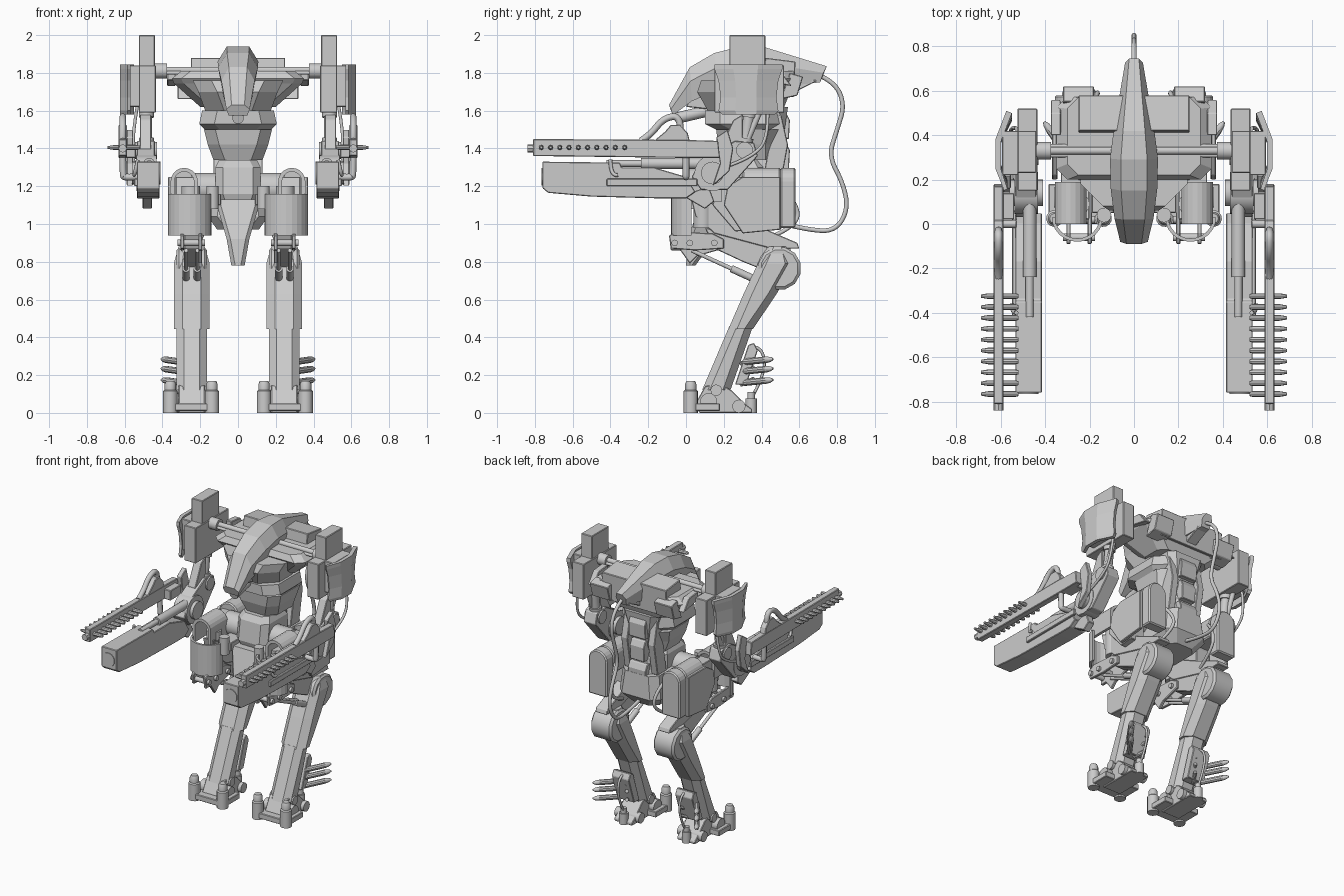
import bpy, bmesh, math
from mathutils import Vector


def finish(name, bm, mir, smooth=False, bevel=0.0):
    bmesh.ops.recalc_face_normals(bm, faces=bm.faces)
    me = bpy.data.meshes.new(name)
    bm.to_mesh(me)
    bm.free()
    ob = bpy.data.objects.new(name, me)
    bpy.context.collection.objects.link(ob)
    if smooth:
        me.polygons.foreach_set("use_smooth", [True] * len(me.polygons))
        me.set_sharp_from_angle(angle=math.radians(35))
    if bevel:
        b = ob.modifiers.new("bevel", 'BEVEL')
        b.width, b.segments, b.limit_method = bevel, 1, 'ANGLE'
    if mir:
        ob.modifiers.new("mirror", 'MIRROR')
    return ob


def rings(name, loops, mir=True, smooth=False, bevel=0.0):
    """Skin a list of equal-length point loops and cap both ends."""
    bm = bmesh.new()
    vs = [[bm.verts.new(p) for p in lp] for lp in loops]
    n = len(vs[0])
    for a, b in zip(vs, vs[1:]):
        for i in range(n):
            bm.faces.new((a[i], a[(i + 1) % n], b[(i + 1) % n], b[i]))
    bm.faces.new(vs[0])
    bm.faces.new(vs[-1])
    return finish(name, bm, mir, smooth, bevel)


def side(name, pts, x0, x1, mir=True, bevel=0.004):
    """Side (y, z) profile extruded along x."""
    return rings(name, [[(x, y, z) for y, z in pts] for x in (x0, x1)], mir, bevel=bevel)


def stack(name, secs, ch, mir=True, bevel=0.0):
    """Chamfered rectangles (x0, x1, y0, y1, z) stacked upward."""
    out = []
    for a, b, c, d, z in secs:
        k = min(ch, (b - a) * .4, (d - c) * .4)
        out.append([(a + k, c, z), (b - k, c, z), (b, c + k, z), (b, d - k, z),
                    (b - k, d, z), (a + k, d, z), (a, d - k, z), (a, c + k, z)])
    return rings(name, out, mir, bevel=bevel)


def box(name, x0, x1, y0, y1, z0, z1, mir=True, bevel=0.004):
    return side(name, [(y0, z0), (y1, z0), (y1, z1), (y0, z1)], x0, x1, mir, bevel)


def rod(name, p, q, prof, mir=True, n=16):
    """Turned part from p to q; prof is a radius or a list of (t, radius)."""
    p, q = Vector(p), Vector(q)
    if not isinstance(prof, list):
        prof = [(0, prof), (1, prof)]
    d = q - p
    u = d.orthogonal().normalized()
    v = d.normalized().cross(u)
    ang = [2 * math.pi * i / n for i in range(n)]
    return rings(name, [[p + d * t + (u * math.cos(a) + v * math.sin(a)) * r for a in ang]
                        for t, r in prof], mir, True)


def hose(name, pts, r, mir=True):
    for s in ((1, -1) if mir else (1,)):
        cu = bpy.data.curves.new(name, 'CURVE')
        cu.dimensions, cu.bevel_depth, cu.bevel_resolution = '3D', r, 2
        cu.use_fill_caps = True
        sp = cu.splines.new('NURBS')
        sp.points.add(len(pts) - 1)
        for pt, (x, y, z) in zip(sp.points, pts):
            pt.co = (x * s, y, z, 1)
        sp.use_endpoint_u, sp.order_u = True, 3
        bpy.context.collection.objects.link(bpy.data.objects.new(name, cu))


# Hood: long beaked shell, stations (y_low, z_low, y_top, z_top, half width)
hood = [(-.07, 1.575, -.09, 1.63, .062), (.03, 1.65, .02, 1.83, .088), (.17, 1.71, .15, 1.905, .105),
        (.3, 1.74, .29, 1.94, .108), (.45, 1.72, .42, 1.935, .09), (.71, 1.75, .745, 1.835, .04)]
rings("hood", [[(-w * .8, yl, zl), (-w, (yl + yt) / 2, zl + (zt - zl) * .6), (-w * .55, yt, zt),
                (w * .55, yt, zt), (w, (yl + yt) / 2, zl + (zt - zl) * .6), (w * .8, yl, zl)]
               for yl, zl, yt, zt, w in hood], False)
rod("chin_sensor", (0, -.05, 1.56), (0, .12, 1.6), .03, False)
side("neck_frame", [(.0, 1.62), (.19, 1.6), (.5, 1.66), (.58, 1.7), (.7, 1.76), (.5, 1.8), (.2, 1.78), (.04, 1.7)], -.04, .04, False)

# Upper torso
stack("chest", [(-.17, .17, .12, .45, 1.59), (-.21, .21, .06, .5, 1.7), (-.24, .24, .08, .52, 1.76)], .1, False)
stack("shoulder_yoke", [(-.2, .2, .3, .52, 1.62), (-.34, .34, .22, .57, 1.745), (-.35, .35, .2, .575, 1.77), (-.3, .3, .22, .57, 1.81)], .05, False)
side("back_housing", [(.4, 1.72), (.57, 1.67), (.58, 1.86), (.42, 1.88)], -.25, .25, False)
side("back_vent", [(.5, 1.66), (.59, 1.68), (.62, 1.78), (.55, 1.8)], .18, .32)
side("side_fin", [(.4, 1.76), (.56, 1.73), (.5, 1.81), (.4, 1.82)], .33, .375)
stack("collar", [(-.175, .175, .16, .48, 1.5), (-.205, .205, .1, .5, 1.53), (-.19, .19, .1, .5, 1.6)], .08, False)
stack("waist", [(-.13, .13, .2, .48, 1.34), (-.16, .16, .17, .48, 1.42), (-.18, .18, .16, .5, 1.5)], .06, False)
stack("spine_column", [(-.12, .12, .28, .55, 1.05), (-.085, .085, .3, .5, 1.35), (-.14, .14, .3, .54, 1.62)], .04, False)
for z, w in ((1.13, .07), (1.29, .055), (1.45, .065)):
    side("spine_plate", [(.42, z), (.545, z), (.55, z + .1), (.53, z + .14), (.42, z + .14)], -w, w, False)
side("back_strut", [(.36, 1.62), (.5, 1.6), (.54, 1.42), (.5, 1.2), (.4, 1.2), (.44, 1.42)], .08, .13)

# Abdomen and pelvis
stack("abdomen", [(-.1, .1, .14, .4, 1.1), (-.12, .12, .12, .42, 1.16), (-.12, .12, .14, .42, 1.3), (-.1, .1, .17, .4, 1.34)], .04, False)
stack("groin_guard", [(-.035, .035, .0, .05, .78), (-.06, .06, .01, .15, .92), (-.12, .12, .08, .34, 1.13)], .02, False)
stack("pelvis", [(-.11, .11, .22, .5, .97), (-.16, .16, .2, .56, 1.04), (-.14, .14, .22, .55, 1.2)], .05, False)
rod("hip_axle", (.08, .25, 1.19), (.25, .25, 1.19), [(0, .06), (.2, .06), (.2, .08), (1, .08)], n=20)
rod("pelvis_canister", (.135, .04, 1.08), (.135, .04, 1.2), .033)
box("canister_bracket", .09, .19, .05, .22, 1.1, 1.16)
hose("tail_cable", [(0, .7, 1.79), (0, .79, 1.75), (0, .84, 1.63), (0, .8, 1.5), (0, .755, 1.36), (0, .83, 1.22),
                    (0, .86, 1.08), (0, .79, .96), (0, .64, .97), (0, .52, 1.0)], .012, False)

# Shoulders
for y, z, r in ((.33, 1.815, .018), (.31, 1.8, .01), (.35, 1.8, .01)):
    rod("shoulder_rod", (-.42, y, z), (.42, y, z), r, False, 12)
rod("shoulder_collar", (.375, .33, 1.81), (.45, .33, 1.81), .04)
box("shoulder_block", .435, .525, .15, .52, 1.59, 1.84)
box("shoulder_tower", .44, .525, .23, .42, 1.8, 2.0)
box("shoulder_spacer", .52, .595, .22, .42, 1.62, 1.84)
shell = [(.585, .15), (.625, .25), (.625, .38), (.575, .51), (.55, .5), (.6, .37), (.6, .25), (.57, .16)]
rings("shoulder_shell", [[(x, .335 + (y - .335) * k, z) for x, y in shell]
                         for z, k in ((1.58, .78), (1.6, .88), (1.67, .82), (1.76, .88), (1.82, 1), (1.845, 1))])

# Arms
rod("upper_arm", (.485, .34, 1.62), (.485, .31, 1.4), [(0, .04), (.25, .04), (.25, .03), (.75, .03), (.75, .04), (1, .04)])
rod("arm_piston", (.5, .4, 1.62), (.5, .29, 1.36), .016)
side("upper_arm_guard", [(.25, 1.55), (.3, 1.58), (.3, 1.42), (.2, 1.34), (.18, 1.4)], .46, .52)
side("forearm", [(.36, 1.43), (.38, 1.36), (.22, 1.18), (.08, 1.18), (.03, 1.25), (.08, 1.34), (.26, 1.44)], .44, .535)
rod("elbow_disc", (.41, .14, 1.27), (.56, .14, 1.27), [(0, .06), (.15, .06), (.15, .095), (.85, .095), (.85, .06), (1, .06)], n=24)
rod("elbow_hub", (.43, .31, 1.39), (.545, .31, 1.39), .045)
hose("arm_hose", [(.53, .43, 1.64), (.555, .44, 1.5), (.555, .38, 1.36), (.55, .2, 1.3)], .009)
side("wrist_claw", [(.16, 1.46), (.22, 1.5), (.25, 1.4), (.23, 1.28), (.14, 1.2), (.18, 1.32)], .555, .59)

# Lower cannon
side("cannon_body", [(-.76, 1.33), (-.35, 1.325), (-.34, 1.3), (-.17, 1.3), (.0, 1.25), (.05, 1.17), (.0, 1.135), (-.12, 1.135),
                     (-.5, 1.145), (-.73, 1.165), (-.76, 1.19)], .415, .535)
box("cannon_side_rail", .53, .55, -.42, .06, 1.2, 1.24)
rod("muzzle", (.478, -.765, 1.25), (.478, -.6, 1.25), .048, n=20)
rod("recoil_tube", (.47, -.42, 1.32), (.47, .1, 1.32), [(0, .018), (.35, .018), (.35, .03), (1, .03)])
hose("cannon_handle", [(.53, -.4, 1.34), (.55, -.4, 1.25), (.55, -.36, 1.26)], .01)
side("cannon_keel", [(-.02, 1.15), (.12, 1.2), (.15, 1.12), (.1, 1.08)], .455, .505)

# Rail gun with its row of cartridges
side("rail", [(-.81, 1.45), (.0, 1.445), (.17, 1.44), (.18, 1.35), (-.0, 1.35), (-.4, 1.355), (-.81, 1.36)], .588, .632)
rod("rail_tip", (.61, -.84, 1.4), (.61, -.79, 1.4), .022, n=8)
side("rail_hump", [(-.17, 1.44), (-.11, 1.49), (-.08, 1.525), (-.03, 1.525), (.01, 1.48), (.02, 1.44)], .588, .632)
hose("rail_handle", [(.61, -.24, 1.44), (.61, -.19, 1.47), (.61, -.12, 1.56), (.61, -.03, 1.575), (.61, -.03, 1.5)], .018)
for i in range(10):
    y = -.325 - i * .049
    rod("cartridge", (.52, y, 1.405), (.69, y, 1.405), [(0, .009), (.08, .013), (.8, .013), (1, .007)], n=8)
hose("rail_link", [(.61, .0, 1.4), (.61, .0, 1.26), (.6, .0, 1.245), (.53, .0, 1.25)], .018)
box("rail_mount", .54, .6, .02, .14, 1.35, 1.42)

# Hips: open arched hood in front, solid pod and plate behind, curved front guards
def arch(r):
    return [(.285 + r * math.cos(math.pi * i / 10), 1.225 + r * math.sin(math.pi * i / 10)) for i in range(11)]


for nm, y0, y1, zb in (("hip_pod", .3, .5, 1.12), ("hip_back_plate", .5, .58, .98)):
    pts = [(.357, zb)] + arch(.072) + [(.213, zb)]
    rings(nm, [[(x, y, z) for x, z in pts] for y in (y0, y1)], bevel=.008)
hoop = [(.357, 1.12)] + arch(.072) + [(.213, 1.12), (.233, 1.12)] + arch(.052)[::-1] + [(.337, 1.12)]
rings("hip_front_hood", [[(x, y, z) for x, z in hoop] for y in (.0, .19)])
side("hip_core", [(.18, 1.25), (.3, 1.25), (.36, 1.1), (.36, .97), (.26, .96), (.14, 1.1)], .22, .33)
side("hip_side_plate", [(.22, 1.2), (.3, 1.25), (.5, 1.25), (.5, .97), (.3, .95), (.2, 1.1)], .345, .37)
an = [math.pi + math.pi * i / 12 for i in range(13)]
cup = [(.255 + .115 * math.cos(a), .03 + .11 * math.sin(a)) for a in an] + \
      [(.255 + .1 * math.cos(a), .03 + .095 * math.sin(a)) for a in reversed(an)]
rings("hip_front_guard", [[(x, y, z) for x, y in cup] for z in (.94, 1.16)])
rod("hip_motor", (.25, .09, .98), (.25, .09, 1.2), .05)
hose("hip_hose", [(.2, .5, 1.2), (.16, .6, 1.1), (.17, .58, .98), (.2, .42, .92)], .011)

# Thighs
side("thigh_cover", [(.02, 1.16), (.12, 1.12), (.38, .99), (.59, .9), (.6, .87), (.45, .87), (.15, .95), (.05, 1.04)], .2, .29)
side("thigh_beam", [(.1, .98), (.3, .94), (.55, .85), (.5, .7), (.4, .76), (.3, .8), (.15, .87)], .205, .285)
side("thigh_bracket", [(-.09, .94), (-.04, .96), (.14, .95), (.2, .92), (.2, .87), (.06, .83), (.02, .79), (-.03, .86), (-.08, .86)], .19, .21)
side("thigh_bracket", [(-.09, .94), (-.04, .96), (.14, .95), (.2, .92), (.2, .87), (.05, .86), (-.08, .87)], .285, .305)
for y, z in ((-.06, .9), (.02, .9), (.15, .9)):
    rod("bracket_bolt", (.175, y, z), (.32, y, z), .017)
for x in (.215, .275):
    rod("knee_piston", (x, .03, .86), (x, .38, .7), [(0, .011), (.6, .011), (.6, .02), (1, .02)], n=12)

# Shins
rod("knee", (.165, .495, .765), (.325, .495, .765), [(0, .1), (.08, .115), (.92, .115), (1, .1)], n=12)
stack("upper_shin", [(.15, .34, .225, .355, .445), (.15, .34, .305, .48, .63), (.15, .34, .38, .57, .79), (.175, .315, .42, .55, .88)], .045)
stack("lower_shin", [(.165, .325, .085, .235, .12), (.165, .325, .23, .355, .46)], .04)
side("calf_plate", [(.26, .15), (.33, .36), (.36, .37), (.38, .33), (.32, .15)], .18, .315)
for z in (.17, .23, .28):
    rod("calf_spike", (.3, .31, z - .01), (.405, .46, z + .005), [(0, .018), (.75, .018), (.9, .014), (1, .006)], n=10)
    rod("calf_spike_inner", (.25, .29, z - .02), (.21, .36, z + .01), .012, n=8)
hose("ankle_hose", [(.24, .36, .35), (.24, .41, .34), (.24, .42, .2), (.24, .33, .05)], .008)

# Feet
side("foot", [(.07, .0), (.05, .05), (.1, .14), (.17, .16), (.24, .12), (.31, .05), (.35, .02), (.35, .0)], .175, .315)
box("foot_base", .11, .385, .0, .18, .01, .05)
for x in (.138, .358):
    rod("toe", (x, .025, 0), (x, .025, .17), [(0, .038), (.68, .038), (.72, .03), (.9, .03), (1, .022)], n=14)
    rod("toe_hub", (x, .12, .06), (x + (.05 if x < .2 else -.05), .12, .06), .045)
rod("heel_wheel", (.15, .28, .035), (.34, .28, .035), .035)
rod("heel_post", (.245, .345, .0), (.245, .345, .11), [(0, .03), (.7, .03), (.7, .02), (1, .02)])
rod("ankle_pin", (.155, .16, .12), (.335, .16, .12), .03)
